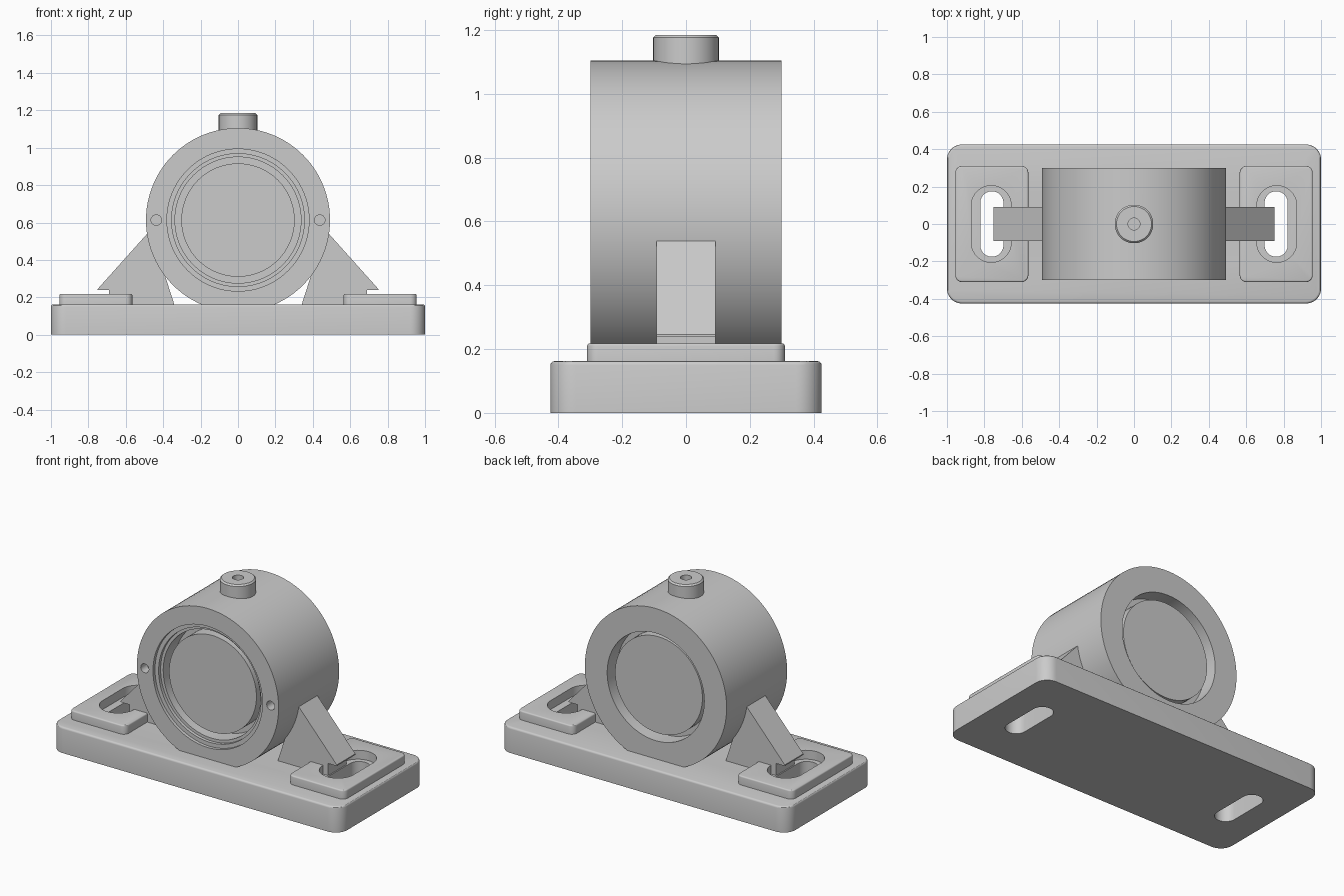
import bpy
import bmesh
from math import sin, cos, pi, radians
from mathutils import Matrix, Vector

cube = bpy.data.objects.get("Cube")
if cube:
    bpy.data.objects.remove(cube, do_unlink=True)

grey = bpy.data.materials.new("cast_grey")
grey.use_nodes = True
grey.diffuse_color = (0.6, 0.6, 0.6, 1)
grey.node_tree.nodes["Principled BSDF"].inputs["Base Color"].default_value = (0.6, 0.6, 0.6, 1)

BASE_TOP, PAD_TOP, AXIS_Z = 0.162, 0.218, 0.613
parts = []


def make(name, bm, part=True):
    bmesh.ops.recalc_face_normals(bm, faces=bm.faces)
    mesh = bpy.data.meshes.new(name)
    bm.to_mesh(mesh)
    bm.free()
    mesh.materials.append(grey)
    obj = bpy.data.objects.new(name, mesh)
    bpy.context.collection.objects.link(obj)
    if part:
        parts.append(obj)
    return obj


def rounded(cx, cy, hx, hy, r, n=10):
    """Outline of a rounded rectangle; a slot or circle when r fills it."""
    pts = []
    for i, (sx, sy) in enumerate([(1, 1), (-1, 1), (-1, -1), (1, -1)]):
        for k in range(n + 1):
            a = (i + k / n) * pi / 2
            p = Vector((cx + sx * (hx - r) + r * cos(a), cy + sy * (hy - r) + r * sin(a)))
            if all((p - q).length > 1e-5 for q in pts):
                pts.append(p)
    return pts


def prism(name, outline, low, high, axis="Z", bevel=0, part=True):
    """Extrude an outline along z, or along y for an (x, z) outline."""
    bm = bmesh.new()
    place = (lambda u, v, w: (u, v, w)) if axis == "Z" else (lambda u, v, w: (u, w, v))
    face = bm.faces.new([bm.verts.new(place(u, v, low)) for u, v in outline])
    top = bmesh.ops.extrude_face_region(bm, geom=[face])["geom"]
    verts = [g for g in top if isinstance(g, bmesh.types.BMVert)]
    bmesh.ops.translate(bm, verts=verts, vec=place(0, 0, high - low))
    if bevel:
        rim = [g for g in top if isinstance(g, bmesh.types.BMEdge)]
        bmesh.ops.recalc_face_normals(bm, faces=bm.faces)
        bmesh.ops.bevel(bm, geom=rim, offset=bevel, segments=3, profile=0.5, affect="EDGES")
    return make(name, bm, part)


def lathe(name, profile, steps, matrix):
    """Turn (radius, height) points around z, then place the solid."""
    bm = bmesh.new()
    verts = [bm.verts.new((r, 0, h)) for r, h in profile]
    edges = [bm.edges.new(pair) for pair in zip(verts, verts[1:])]
    bmesh.ops.spin(bm, geom=verts + edges, cent=(0, 0, 0), axis=(0, 0, 1),
                   angle=2 * pi, steps=steps, use_duplicate=False)
    bmesh.ops.remove_doubles(bm, verts=bm.verts, dist=1e-5)
    bmesh.ops.transform(bm, matrix=matrix, verts=bm.verts)
    return make(name, bm)


def cut(obj, cutter):
    mod = obj.modifiers.new("cut", "BOOLEAN")
    mod.operation = "DIFFERENCE"
    mod.solver = "EXACT"
    mod.object = cutter
    bpy.context.view_layer.objects.active = obj
    bpy.ops.object.modifier_apply(modifier=mod.name)
    bpy.data.objects.remove(cutter, do_unlink=True)


# Base plate with rounded corners
base = prism("base_plate", rounded(0, 0, 1, 0.425, 0.08), 0, BASE_TOP, bevel=0.012)

# Bearing housing with stepped front bore, plain rear bore and shaft end
housing_profile = [
    (0, -0.25), (0.303, -0.25), (0.303, -0.15), (0.337, -0.15),
    (0.337, -0.26), (0.355, -0.26), (0.355, -0.28), (0.38, -0.28),
    (0.38, -0.3), (0.492, -0.3), (0.492, 0.3), (0.337, 0.3),
    (0.337, 0.2), (0.303, 0.2), (0.303, 0.27), (0, 0.27)]
housing = lathe("bearing_housing", housing_profile, 96,
                Matrix.Translation((0, 0, AXIS_Z)) @ Matrix.Rotation(radians(-90), 4, "X"))
cut(housing, prism("oil_cutter", rounded(0, 0, 0.05, 0.05, 0.05), 1.0, 1.2, part=False))

# Oil boss with a drilled hole
lathe("oil_boss", [(0, 1.02), (0.032, 1.02), (0.032, 1.185), (0.094, 1.185),
                   (0.103, 1.176), (0.103, 0.99), (0, 0.99)], 48, Matrix())

for side, s in (("left", 1), ("right", -1)):
    # Mounting pad with a wide slot over the narrower base slot
    pad = prism(side + "_mounting_pad", rounded(s * 0.76, 0, 0.195, 0.31, 0.035, 6),
                BASE_TOP - 0.002, PAD_TOP, bevel=0.008)
    cut(pad, prism("recess_cutter", rounded(s * 0.763, 0, 0.107, 0.205, 0.107), 0.1, 0.3, part=False))
    cut(base, prism("slot_cutter", rounded(s * 0.76, 0, 0.062, 0.175, 0.062), -0.1, 0.3, part=False))

    # Gusset bracing the housing
    gusset = [(0.34, 0.16), (0.69, 0.16), (0.69, 0.238), (0.75, 0.238),
              (0.75, 0.245), (0.43, 0.602), (0.40, 0.346)]
    prism(side + "_gusset", [(s * x, z) for x, z in gusset], -0.092, 0.092, "Y")

    # Pin hole in the front face
    cut(housing, prism("pin_cutter", rounded(s * 0.437, AXIS_Z, 0.028, 0.028, 0.028, 6),
                       -0.4, -0.24, "Y", part=False))

# Smooth the curved faces and keep the edges sharp
bpy.ops.object.select_all(action="DESELECT")
for obj in parts:
    obj.select_set(True)
bpy.context.view_layer.objects.active = base
bpy.ops.object.shade_smooth_by_angle(angle=radians(30))
